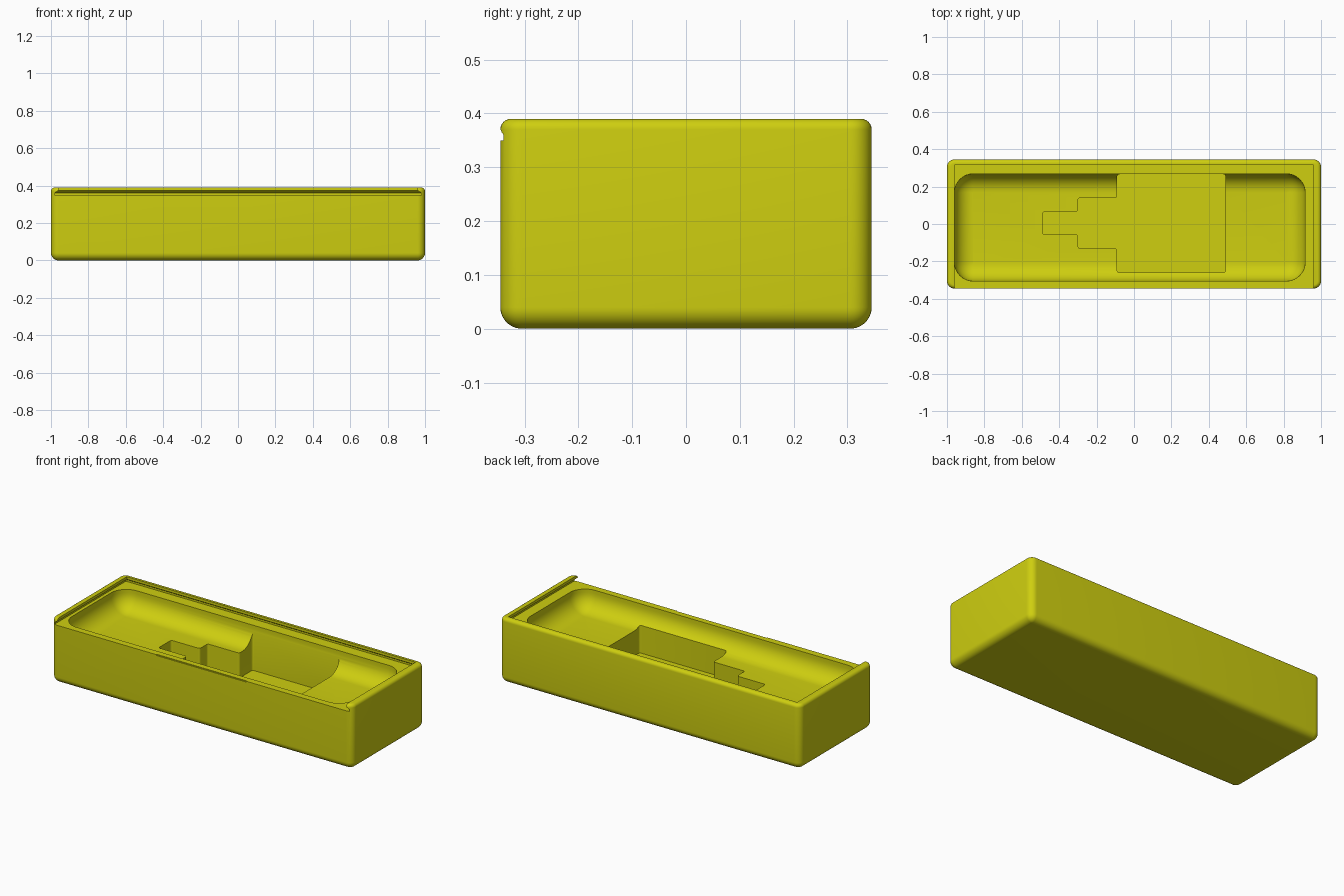
import bpy, bmesh, math

if "Cube" in bpy.data.objects:
    bpy.data.objects.remove(bpy.data.objects["Cube"])

SEG = 8  # segments per rounded corner


def rounded_rect(x0, x1, y0, y1, r):
    """Corner-rounded rectangle outline, counter-clockwise."""
    r = max(r, 0.0005)
    pts = []
    corners = [(x1 - r, y1 - r), (x0 + r, y1 - r), (x0 + r, y0 + r), (x1 - r, y0 + r)]
    for i, (cx, cy) in enumerate(corners):
        for k in range(SEG + 1):
            a = (i + k / SEG) * math.pi / 2
            pts.append((cx + r * math.cos(a), cy + r * math.sin(a)))
    return pts


def make_object(name, bm):
    bmesh.ops.recalc_face_normals(bm, faces=bm.faces)
    me = bpy.data.meshes.new(name)
    bm.to_mesh(me)
    bm.free()
    ob = bpy.data.objects.new(name, me)
    bpy.context.collection.objects.link(ob)
    return ob


def loft(name, rect, radius, levels):
    """Stack rounded rectangles; levels are (inset, z) from bottom to top."""
    x0, x1, y0, y1 = rect
    bm = bmesh.new()
    rings = []
    for inset, z in levels:
        pts = rounded_rect(x0 + inset, x1 - inset, y0 + inset, y1 - inset, radius - inset)
        rings.append([bm.verts.new((x, y, z)) for x, y in pts])
    n = len(rings[0])
    for a, b in zip(rings, rings[1:]):
        for i in range(n):
            j = (i + 1) % n
            bm.faces.new((a[i], a[j], b[j], b[i]))
    bm.faces.new(rings[0][::-1])
    bm.faces.new(rings[-1])
    return make_object(name, bm)


def prism(name, outline, z0, z1, bevel=0.0):
    """Extrude an outline upward, optionally rounding its upright edges."""
    bm = bmesh.new()
    low = [bm.verts.new((x, y, z0)) for x, y in outline]
    high = [bm.verts.new((x, y, z1)) for x, y in outline]
    n = len(outline)
    uprights = []
    for i in range(n):
        j = (i + 1) % n
        bm.faces.new((low[i], low[j], high[j], high[i]))
    bm.faces.new(low[::-1])
    bm.faces.new(high)
    if bevel:
        uprights = [bm.edges.get((a, b)) for a, b in zip(low, high)]
        bmesh.ops.bevel(bm, geom=uprights, offset=bevel, segments=4,
                        profile=0.5, affect='EDGES')
    return make_object(name, bm)


def fillet(r, z, steps=10):
    """Levels of a bottom fillet of radius r starting at height z."""
    out = []
    for k in range(steps + 1):
        a = k / steps * math.pi / 2
        out.append((r * (1 - math.sin(a)), z + r * (1 - math.cos(a))))
    return out


def top_fillet(r, z, steps=6):
    return [(r * (1 - math.cos(k / steps * math.pi / 2)),
             z - r + r * math.sin(k / steps * math.pi / 2)) for k in range(steps + 1)]


# Box body with rounded bottom, corners and top edge
box = loft("box_body", (-1, 1, -0.345, 0.345), 0.04,
           fillet(0.04, 0.0) + top_fillet(0.02, 0.39))

# Sliding lid channel: undercut groove on three sides, open at the front
bm = bmesh.new()
rings = []
for hx, by, z in [(0.98, 0.335, 0.35), (0.98, 0.335, 0.361),
                  (0.96, 0.315, 0.374), (0.96, 0.315, 0.42)]:
    rings.append([bm.verts.new(p) for p in
                  [(-hx, -0.4, z), (hx, -0.4, z), (hx, by, z), (-hx, by, z)]])
for a, b in zip(rings, rings[1:]):
    for i in range(4):
        j = (i + 1) % 4
        bm.faces.new((a[i], a[j], b[j], b[i]))
bm.faces.new(rings[0][::-1])
bm.faces.new(rings[-1])
channel = make_object("lid_channel_cutter", bm)

# Shallow tray with a large bottom fillet
tray = loft("tray_cutter", (-0.96, 0.915, -0.305, 0.268), 0.1,
            fillet(0.1, 0.23) + [(0.0, 0.38)])

# Stepped deep pocket
pocket = prism("pocket_cutter", [
    (-0.49, -0.055), (-0.30, -0.055), (-0.30, -0.13), (-0.09, -0.13),
    (-0.09, -0.26), (0.49, -0.26), (0.49, 0.266), (-0.09, 0.266),
    (-0.09, 0.14), (-0.30, 0.14), (-0.30, 0.065), (-0.49, 0.065)],
    0.08, 0.385, 0.012)

# Small catch notch along the front lip
notch = prism("lip_notch_cutter", [(-0.3, -0.36), (0.3, -0.36), (0.3, -0.34), (-0.3, -0.34)],
              0.345, 0.37)

# Cut everything out of the body
bpy.context.view_layer.objects.active = box
for cutter in (channel, tray, pocket, notch):
    cutter.hide_render = True
    mod = box.modifiers.new(cutter.name, 'BOOLEAN')
    mod.operation = 'DIFFERENCE'
    mod.solver = 'EXACT'
    mod.object = cutter
    bpy.ops.object.modifier_apply(modifier=mod.name)
    bpy.data.objects.remove(cutter, do_unlink=True)

# Colour and shading
yellow = bpy.data.materials.new("yellow")
yellow.diffuse_color = (0.62, 0.62, 0.005, 1)
yellow.use_nodes = True
yellow.node_tree.nodes["Principled BSDF"].inputs["Base Color"].default_value = yellow.diffuse_color
box.data.materials.clear()
box.data.materials.append(yellow)
bpy.ops.object.select_all(action='DESELECT')
box.select_set(True)
bpy.ops.object.shade_smooth_by_angle(angle=math.radians(30))
